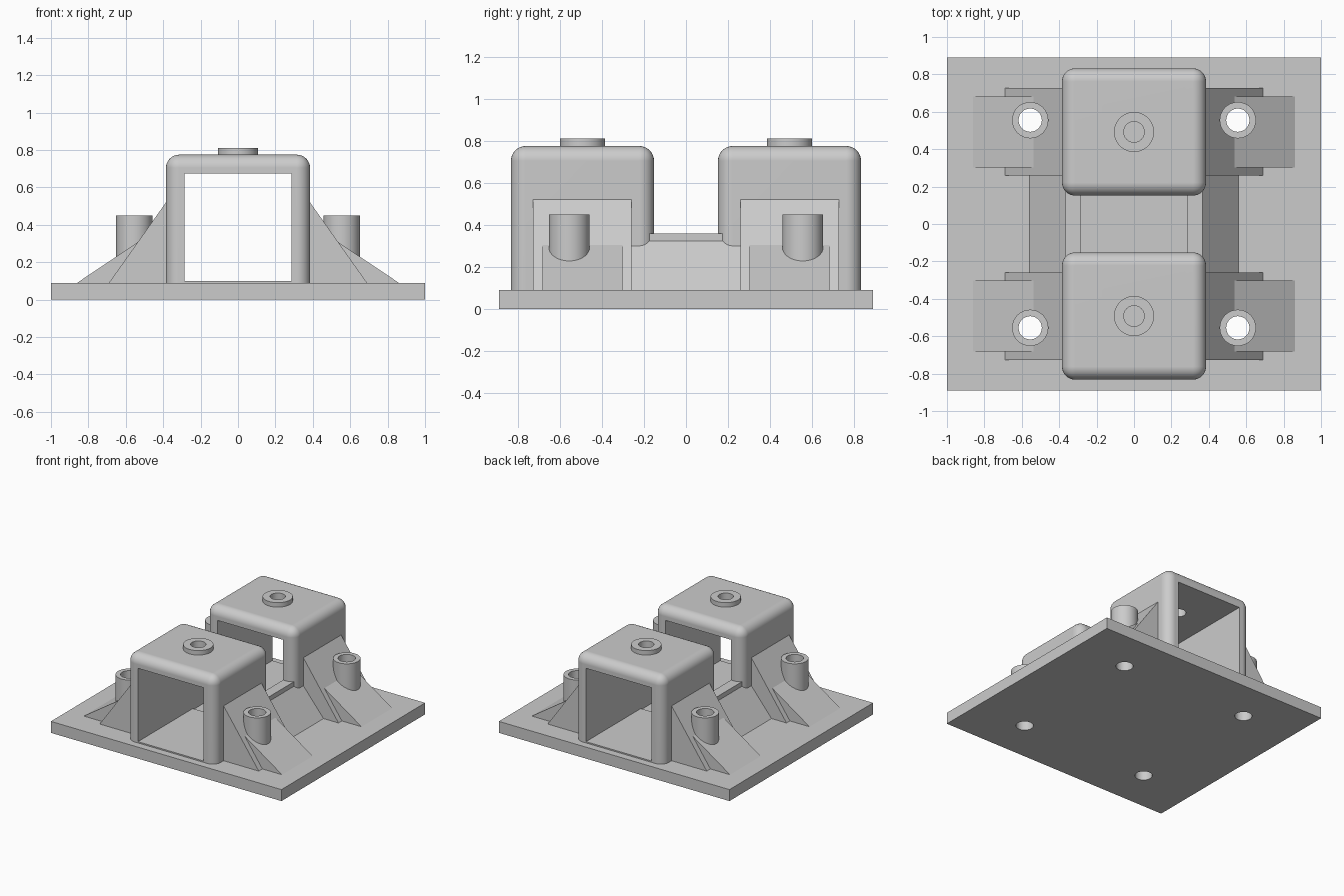
import bpy, bmesh, math
from mathutils import Matrix, Vector

if "Cube" in bpy.data.objects:
    bpy.data.objects.remove(bpy.data.objects["Cube"], do_unlink=True)

grey = bpy.data.materials.new("plain grey")
grey.use_nodes = True
colour = (0.6, 0.6, 0.6, 1)
grey.diffuse_color = colour
grey.node_tree.nodes["Principled BSDF"].inputs["Base Color"].default_value = colour


def finish(bm, name):
    bmesh.ops.recalc_face_normals(bm, faces=bm.faces)
    mesh = bpy.data.meshes.new(name)
    bm.to_mesh(mesh)
    bm.free()
    mesh.materials.append(grey)
    obj = bpy.data.objects.new(name, mesh)
    bpy.context.collection.objects.link(obj)
    return obj


def box(name, low, high, radius=0):
    """Box between two corners; a radius rounds all edges but the bottom ones."""
    bm = bmesh.new()
    low, high = Vector(low), Vector(high)
    place = Matrix.Translation((low + high) / 2) @ Matrix.Diagonal((*(high - low), 1))
    bmesh.ops.create_cube(bm, size=1, matrix=place)
    if radius:
        edges = [e for e in bm.edges if max(v.co.z for v in e.verts) > low.z + 0.01]
        bmesh.ops.bevel(bm, geom=edges, offset=radius, segments=8, profile=0.5,
                        affect='EDGES', clamp_overlap=True)
    return finish(bm, name)


def cylinders(name, spots, radius, bottom, top):
    bm = bmesh.new()
    for x, y in spots:
        bmesh.ops.create_cone(bm, cap_ends=True, segments=48, radius1=radius,
                              radius2=radius, depth=top - bottom,
                              matrix=Matrix.Translation((x, y, (bottom + top) / 2)))
    return finish(bm, name)


def prism(name, profile, side, y0, y1):
    """Extrude an x-z profile along y, on the chosen side of the model."""
    bm = bmesh.new()
    face = bm.faces.new([bm.verts.new((side * x, y0, z)) for x, z in profile])
    moved = bmesh.ops.extrude_face_region(bm, geom=[face])["geom"]
    bmesh.ops.translate(bm, vec=(0, y1 - y0, 0),
                        verts=[v for v in moved if isinstance(v, bmesh.types.BMVert)])
    return finish(bm, name)


def activate(obj):
    bpy.ops.object.select_all(action='DESELECT')
    obj.select_set(True)
    bpy.context.view_layer.objects.active = obj


def cut(obj, cutter):
    mod = obj.modifiers.new("cut", 'BOOLEAN')
    mod.operation = 'DIFFERENCE'
    mod.solver = 'EXACT'
    mod.object = cutter
    activate(obj)
    bpy.ops.object.modifier_apply(modifier=mod.name)


def smooth(obj):
    activate(obj)
    bpy.ops.object.shade_smooth_by_angle(angle=math.radians(30))
    obj.modifiers.new("even normals", 'WEIGHTED_NORMAL').keep_sharp = True


SIGNS = (-1, 1)
BOSS, COLLAR_Y = 0.555, 0.492
boss_spots = [(sx * BOSS, sy * BOSS) for sx in SIGNS for sy in SIGNS]
collar_spots = [(0, sy * COLLAR_Y) for sy in SIGNS]

# Helpers that cut the openings
screw_cutter = cylinders("screw_hole_cutter", boss_spots, 0.062, -0.1, 0.6)
roof_cutter = cylinders("roof_hole_cutter", collar_spots, 0.055, 0.6, 0.9)
tunnel_cutter = box("tunnel_cutter", (-0.285, -1.2, 0.10), (0.285, 1.2, 0.675))

# Base plate
plate = box("base_plate", (-1, -0.89, 0), (1, 0.89, 0.09))
cut(plate, screw_cutter)

# Two rounded tunnel housings with roof collars
for sy, end in zip(SIGNS, ("front", "back")):
    y0, y1 = sorted((sy * 0.152, sy * 0.832))
    housing = box(end + "_housing", (-0.385, y0, 0.05), (0.385, y1, 0.775), 0.07)
    collar = cylinders(end + "_roof_collar", [(0, sy * COLLAR_Y)], 0.107, 0.74, 0.81)
    cut(housing, tunnel_cutter)
    for part in (housing, collar):
        cut(part, roof_cutter)
        smooth(part)

STEEP = [(0.32, 0.05), (0.32, 0.52), (0.385, 0.52), (0.69, 0.09), (0.69, 0.05)]
SHALLOW = [(0.45, 0.05), (0.45, 0.25), (0.535, 0.307), (0.86, 0.09), (0.86, 0.05)]
MIDDLE = [(0.31, 0.05), (0.31, 0.328), (0.362, 0.328), (0.56, 0.09), (0.56, 0.05)]

for sx, side in zip(SIGNS, ("right", "left")):
    # Low wall and sloping rib joining the housings
    x0, x1 = sorted((sx * 0.285, sx * 0.365))
    box(side + "_joining_wall", (x0, -0.18, 0.05), (x1, 0.18, 0.36))
    prism(side + "_middle_rib", MIDDLE, sx, -0.262, 0.262)

    # Corner gussets with screw bosses
    for sy, end in zip(SIGNS, ("front", "back")):
        label = end + "_" + side
        steep = prism(label + "_steep_gusset", STEEP, sx, sy * 0.26, sy * 0.728)
        shallow = prism(label + "_shallow_gusset", SHALLOW, sx, sy * 0.302, sy * 0.683)
        boss = cylinders(label + "_screw_boss", [(sx * BOSS, sy * BOSS)], 0.097, 0.05, 0.45)
        for part in (steep, shallow, boss):
            cut(part, screw_cutter)
        smooth(boss)

for helper in (screw_cutter, roof_cutter, tunnel_cutter):
    bpy.data.objects.remove(helper, do_unlink=True)
